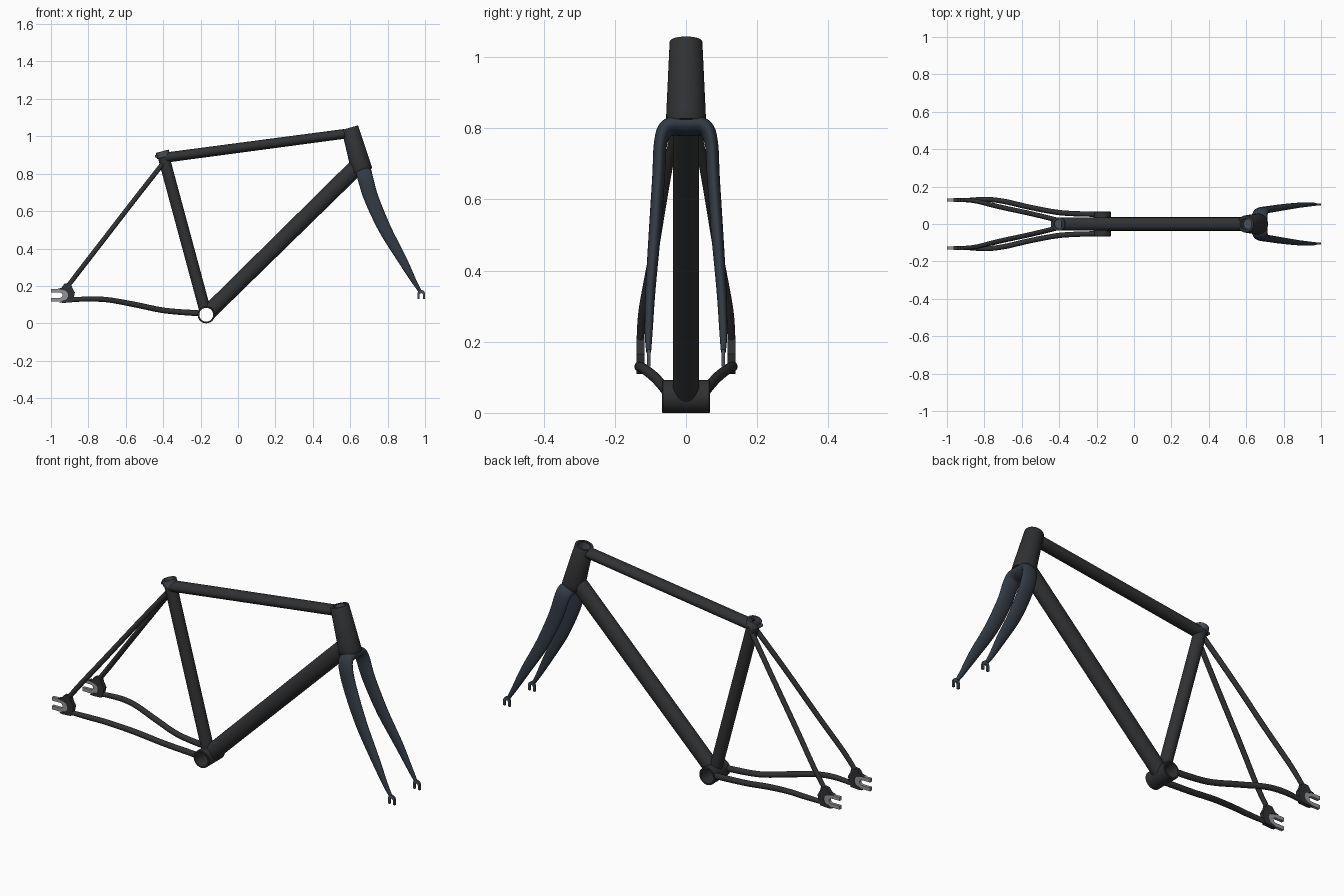
import bpy, bmesh, math
from mathutils import Vector as V

if "Cube" in bpy.data.objects:
    bpy.data.objects.remove(bpy.data.objects["Cube"])


def material(name, c):
    m = bpy.data.materials.new(name)
    m.diffuse_color = (*c, 1)
    m.use_nodes = True
    m.node_tree.nodes["Principled BSDF"].inputs["Base Color"].default_value = m.diffuse_color
    return m


BLACK = material("frame_black", (.03, .031, .033))
BLUE = material("fork_blue", (.032, .042, .056))
STEEL = material("steel_grey", (.30, .30, .32))
DARK = material("dark_steel", (.07, .08, .095))


def finish(name, bm, mat):
    bmesh.ops.recalc_face_normals(bm, faces=bm.faces)
    me = bpy.data.meshes.new(name)
    bm.to_mesh(me)
    bm.free()
    ob = bpy.data.objects.new(name, me)
    me.materials.append(mat)
    bpy.context.collection.objects.link(ob)


def skin(bm, rings, closed=False):
    n = len(rings[0])
    pairs = list(zip(rings, rings[1:])) + ([(rings[-1], rings[0])] if closed else [])
    for r, s in pairs:
        for i in range(n):
            bm.faces.new((r[i], r[(i + 1) % n], s[(i + 1) % n], s[i]))


def smooth(rows, n=6):
    """Catmull-Rom through rows of (x, y, z, a, b)."""
    out, k = [], len(rows) - 1
    for i in range(k):
        p0, p1, p2, p3 = (rows[min(max(j, 0), k)] for j in (i - 1, i, i + 1, i + 2))
        for s in range(n):
            t = s / n
            out.append([.5 * (2 * b + (c - a) * t + (2 * a - 5 * b + 4 * c - d) * t * t
                              + (3 * b - a - 3 * c + d) * t ** 3)
                        for a, b, c, d in zip(p0, p1, p2, p3)])
    return out + [list(rows[-1])]


def sweep(name, rows, mat, ref=(0, 0, 1), cope=0, sides=28):
    """Elliptical tube; cope trims the first ring against a crosswise cylinder."""
    bm, rings = bmesh.new(), []
    pts = [V(r[:3]) for r in rows]
    for i, r in enumerate(rows):
        t = (pts[min(i + 1, len(pts) - 1)] - pts[max(i - 1, 0)]).normalized()
        A = V(ref)
        A = (A - A.dot(t) * t).normalized()
        B = t.cross(A)
        ring = []
        for k in range(sides):
            w = 2 * math.pi * k / sides
            u = r[3] * math.cos(w)
            p = pts[i] + A * u + B * r[4] * math.sin(w)
            if cope and i == 0:
                p += t * math.sqrt(max(0, cope * cope - u * u))
            ring.append(bm.verts.new(p))
        rings.append(ring)
    skin(bm, rings)
    if not cope:
        bm.faces.new(rings[0])
    bm.faces.new(rings[-1])
    finish(name, bm, mat)


def lathe(name, base, axis, profile, mat, closed=False, sides=40):
    """Turned part from (radius, height) points along an axis."""
    bm, q, rings = bmesh.new(), V(axis).to_track_quat('Z', 'Y'), []
    for r, h in profile:
        rings.append([bm.verts.new(V(base) + q @ V((r * math.cos(2 * math.pi * k / sides),
                                                    r * math.sin(2 * math.pi * k / sides), h)))
                      for k in range(sides)])
    skin(bm, rings, closed)
    if not closed:
        bm.faces.new(rings[0])
        bm.faces.new(rings[-1])
    finish(name, bm, mat)


def plate(name, outline, y, half, mat):
    """Flat plate from an x-z outline."""
    bm = bmesh.new()
    f = bm.faces.new([bm.verts.new((x, y - half, z)) for x, z in outline])
    g = bmesh.ops.extrude_face_region(bm, geom=[f])["geom"]
    bmesh.ops.translate(bm, verts=[v for v in g if isinstance(v, bmesh.types.BMVert)],
                        vec=(0, 2 * half, 0))
    finish(name, bm, mat)


def arc(cx, cz, r, a0, a1, n=12):
    return [(cx + r * math.cos(math.radians(a0 + (a1 - a0) * i / n)),
             cz + r * math.sin(math.radians(a0 + (a1 - a0) * i / n))) for i in range(n + 1)]


# Bottom bracket shell, open right through
BB = (-.17, 0, .046)
lathe("bottom_bracket", (BB[0], -.067, BB[2]), (0, 1, 0),
      [(.044, 0), (.046, .002), (.046, .132), (.044, .134), (.037, .134), (.037, 0)],
      BLACK, closed=True)

# Main tubes
sweep("seat_tube", [(*BB, .031, .031), (-.399, 0, .895, .031, .031)], BLACK, cope=.042)
sweep("down_tube", [(*BB, .042, .037), (.63, 0, .832, .045, .037)], BLACK, cope=.042)
sweep("top_tube", [(-.388, 0, .886, .027, .034), (.57, 0, 1.013, .026, .034)], BLACK)

# Seat collar with clamp bolt behind it
lathe("seat_collar", (-.3965, 0, .887), (-.26, 0, .965),
      [(.032, 0), (.036, .002), (.036, .032), (.034, .034), (.026, .034), (.026, .010)], DARK)
lathe("seat_collar_bolt", (-.437, -.016, .893), (0, 1, 0),
      [(.006, 0), (.008, .002), (.008, .030), (.006, .032)], DARK, sides=16)

# Tapered head tube with open top
head = V((.664, 0, .813))
axis = V((.598, 0, 1.046)) - head
L = axis.length
lathe("head_tube", head, axis,
      [(.054, 0), (.056, .004), (.0555, .03), (.046, L - .003), (.044, L),
       (.033, L), (.032, L - .06)], BLACK)
lathe("headset_liner", head, axis, [(.0325, L - .07), (.0325, L - .004),
                                    (.029, L - .004), (.029, L - .058)], DARK)

# Fork: one arch running up a blade, over the crown and down the other
leg = [(.973, .105, .172, .009, .007), (.941, .105, .225, .014, .011),
       (.877, .100, .342, .025, .014), (.786, .088, .503, .034, .017),
       (.715, .077, .663, .039, .018), (.685, .071, .760, .041, .019),
       (.674, .050, .802, .042, .024)]
arch = leg + [(.672, 0, .805, .043, .025)] + [(x, -y, z, a, b) for x, y, z, a, b in leg[::-1]]
sweep("fork", smooth(arch), BLUE, ref=(.957, 0, .29))

# Paired rear stays, rear dropouts and fork tips
chain = [(-.212, .052, .054, .016, .014), (-.39, .060, .068, .015, .014),
         (-.55, .088, .100, .015, .014), (-.69, .120, .125, .014, .014),
         (-.79, .132, .130, .014, .013), (-.895, .128, .126, .012, .011)]
stay = [(-.405, .020, .850, .013, .013), (-.55, .055, .665, .013, .013),
        (-.72, .092, .445, .013, .013), (-.84, .121, .290, .013, .012),
        (-.905, .128, .205, .012, .011)]
slot = [(-1, .183)] + arc(-.935, .150, .033, 90, -90) + [(-1, .117), (-1, .136)] \
    + arc(-.952, .150, .014, -90, 90, 8) + [(-1, .164)]
lug = [(-.965, .184), (-.945, .189), (-.928, .212), (-.893, .216), (-.886, .190), (-.872, .165),
       (-.878, .135), (-.888, .112), (-.935, .109), (-.955, .112)] \
    + arc(-.935, .150, .027, -90, 90)
hook = [(.960, .130)] + arc(.980, .158, .020, 180, 0) + [(1.0, .130), (.989, .130)] \
    + arc(.980, .152, .009, 0, 180, 8) + [(.971, .130)]
for side, s in (("left", -1), ("right", 1)):
    def flip(rows):
        return [(x, s * y, z, a, b) for x, y, z, a, b in rows]
    sweep(side + "_chain_stay", smooth(flip(chain)), BLACK, sides=20)
    sweep(side + "_seat_stay", smooth(flip(stay)), BLACK, sides=20)
    plate(side + "_rear_dropout", slot, s * .128, .008, STEEL)
    plate(side + "_dropout_lug", lug, s * .128, .011, BLACK)
    plate(side + "_fork_tip", hook, s * .105, .005, DARK)

bpy.ops.object.select_all(action='SELECT')
bpy.context.view_layer.objects.active = bpy.data.objects["fork"]
bpy.ops.object.shade_smooth_by_angle(angle=math.radians(35))
